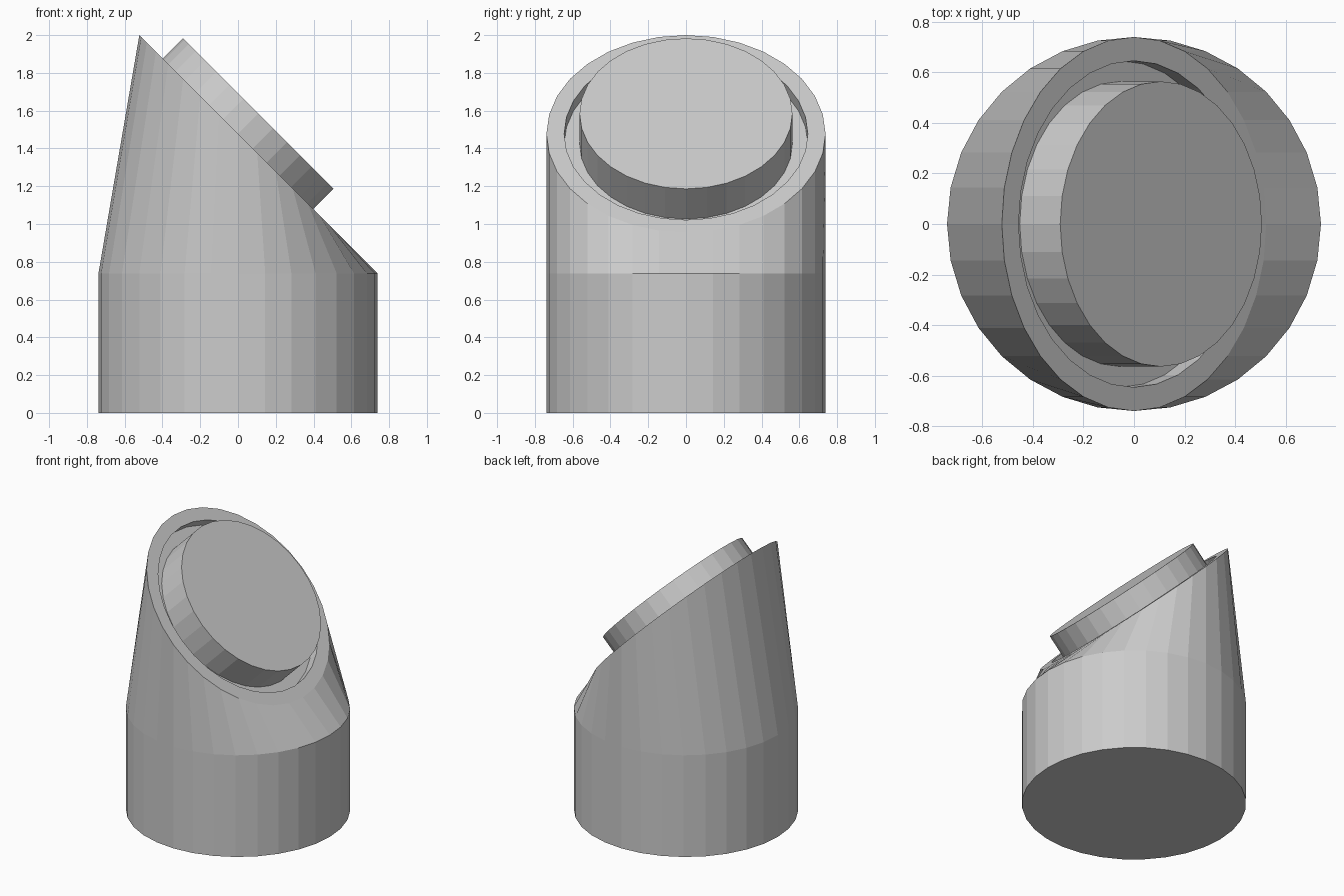
import bpy, bmesh
from math import cos, sin, pi
from mathutils import Matrix, Vector

if "Cube" in bpy.data.objects:
    bpy.data.objects.remove(bpy.data.objects["Cube"])

N = 32
R = 0.7388           # pipe radius
TILT = Matrix.Rotation(pi / 4, 4, 'Y')
MOUTH = Vector((0, 0, 2 * R))  # centre of the tilted opening


def ring(bm, radius, offset, tilted=True):
    """Ring of vertices, either level or square to the tilted opening."""
    verts = []
    for i in range(N):
        a = 2 * pi * i / N
        p = Vector((radius * cos(a), radius * sin(a), offset))
        verts.append(bm.verts.new(TILT @ p + MOUTH if tilted else p))
    return verts


def build(name, specs):
    """Skin consecutive rings and cap both ends."""
    bm = bmesh.new()
    rings = [ring(bm, *s) for s in specs]
    for a, b in zip(rings, rings[1:]):
        for i in range(N):
            j = (i + 1) % N
            bm.faces.new((a[i], a[j], b[j], b[i]))
    bm.faces.new(rings[0][::-1])
    bm.faces.new(rings[-1])
    bmesh.ops.recalc_face_normals(bm, faces=bm.faces)
    me = bpy.data.meshes.new(name)
    bm.to_mesh(me)
    bm.free()
    ob = bpy.data.objects.new(name, me)
    bpy.context.collection.objects.link(ob)


# Upright pipe, bent to a 45 degree mouth, with groove and raised end plug
build("angled_pipe_with_plug", [
    (R, 0, False),
    (R, R, False),
    (R, 0),
    (0.645, 0),
    (0.645, -0.075),
    (0.5635, -0.075),
    (0.5635, 0.151),
])
